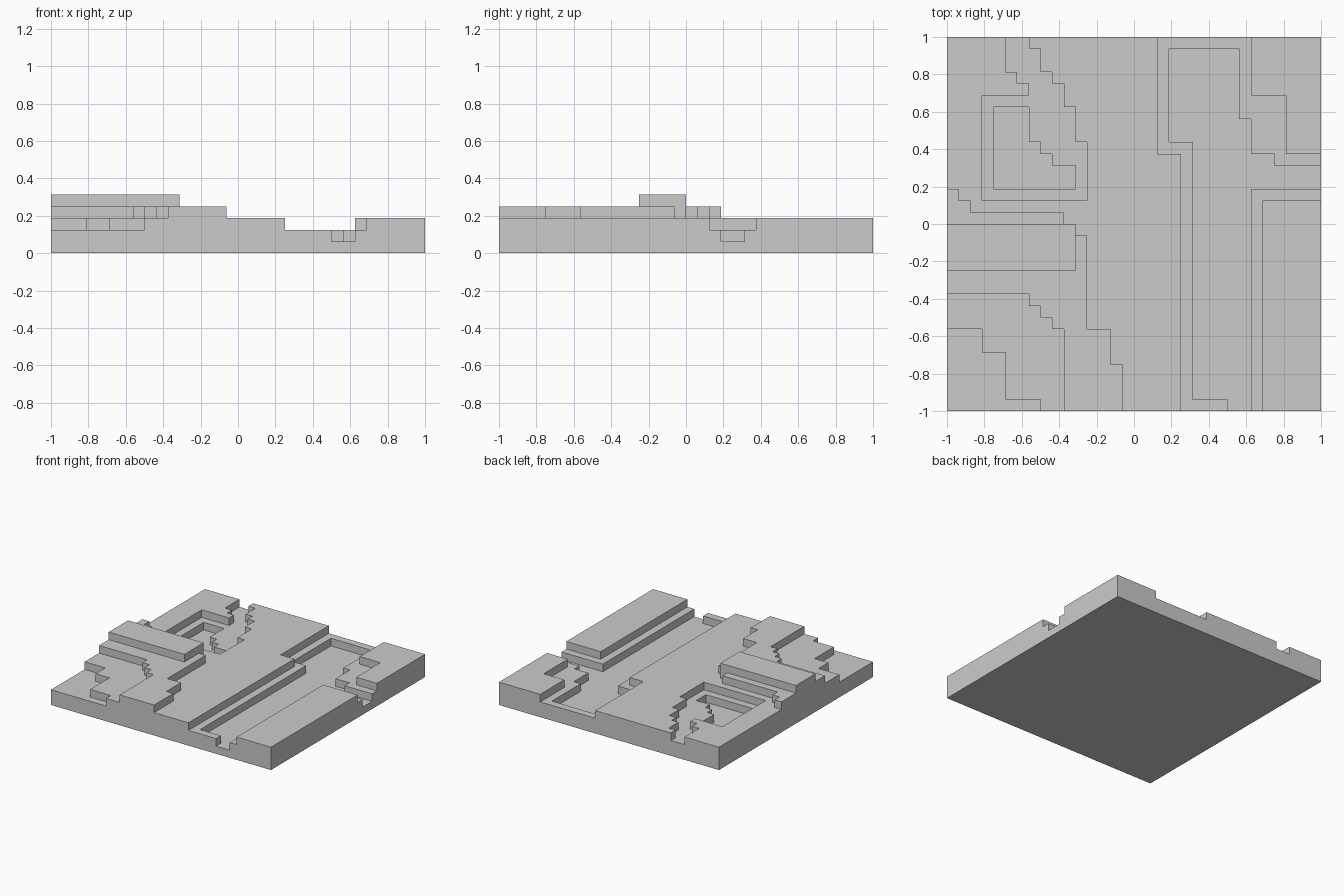
import bpy, bmesh, math

if "Cube" in bpy.data.objects:
    bpy.data.objects.remove(bpy.data.objects["Cube"])

N = 16            # half the terrain width in cells
U = 1 / N         # cell size, also the height of one step
BASE = 3          # ground level in steps

# Stepped outlines in cells: x0, y0, x1, y1, ... where a vertical edge at x_i
# runs from y_(i-1) to y_i. Later areas override earlier ones.
AREAS = [
    # raised plateau and the ridge on it
    (4, (-16, 3, -15, 2, -14, 1, -6, 0, -5, -1, -4, -9, -2, -12, -1, -16,
         -6, -9, -7, -8, -8, -7, -9, -6)),
    (5, (-16, 0, -5, -4)),
    # hollow in the front left corner
    (2, (-16, -9, -13, -11, -11, -15, -8, -16)),
    # pond shore and pond bed
    (2, (-11, 13, -10, 12, -9, 11, -13, 2, -4, 7, -5, 10, -6, 12, -7, 13,
         -8, 15, -9, 16)),
    (1, (-12, 3, -5, 5, -7, 6, -8, 7, -9, 10)),
    # river bank and river bed
    (2, (2, 6, 4, -16, 11, 2, 16, 6, 13, 11, 10, 16)),
    (1, (3, 7, 5, -15, 8, -16, 10, 3, 16, 5, 12, 6, 10, 9, 9, 15)),
]


def inside(outline, px, py):
    xs, ys = outline[0::2], outline[1::2]
    hits = sum(x > px and min(ys[i - 1], ys[i]) < py < max(ys[i - 1], ys[i])
               for i, x in enumerate(xs))
    return hits % 2 == 1


def height(i, j):
    if not (-N <= i < N and -N <= j < N):
        return 0
    level = BASE
    for step, outline in AREAS:
        if inside(outline, i + 0.5, j + 0.5):
            level = step
    return level


cells = range(-N - 1, N + 1)
H = {(i, j): height(i, j) for i in cells for j in cells}
bm = bmesh.new()
verts = {}


def quad(*corners):
    for c in corners:
        if c not in verts:
            verts[c] = bm.verts.new([k * U for k in c])
    bm.faces.new([verts[c] for c in corners])


for i in range(-N, N):
    for j in range(-N, N):
        h = H[i, j]
        a, b, c, d = (i, j), (i + 1, j), (i + 1, j + 1), (i, j + 1)
        # top and underside
        quad(*[(*p, h) for p in (a, b, c, d)])
        quad(*[(*p, 0) for p in (d, c, b, a)])
        # walls down to lower neighbours
        for p, q, n in ((a, b, (i, j - 1)), (b, c, (i + 1, j)),
                        (c, d, (i, j + 1)), (d, a, (i - 1, j))):
            for z in range(H[n], h):
                quad((*p, z), (*q, z), (*q, z + 1), (*p, z + 1))

# merge coplanar cells into clean flat faces
bmesh.ops.dissolve_limit(bm, angle_limit=math.radians(1),
                         verts=bm.verts[:], edges=bm.edges[:])
mesh = bpy.data.meshes.new("stepped_terrain")
bm.to_mesh(mesh)
bm.free()
bpy.context.collection.objects.link(bpy.data.objects.new("stepped_terrain", mesh))
